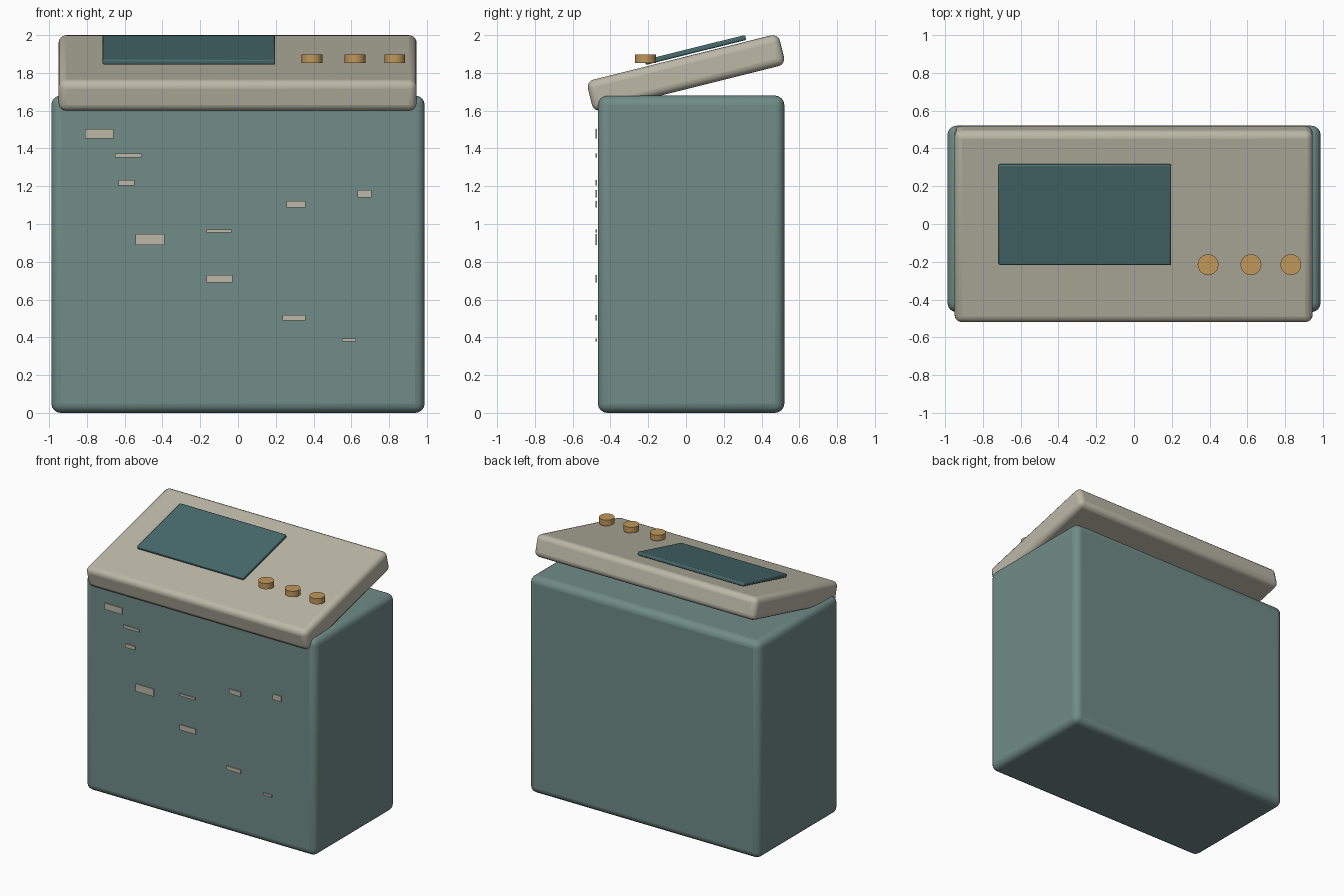
import bpy, bmesh, math
from mathutils import Matrix, Vector

if "Cube" in bpy.data.objects:
    bpy.data.objects.remove(bpy.data.objects["Cube"])


def material(name, rgb):
    # sRGB 0-255 to linear
    m = bpy.data.materials.new(name)
    lin = [((c / 255 + 0.055) / 1.055) ** 2.4 for c in rgb]
    m.diffuse_color = (*lin, 1)
    m.use_nodes = True
    m.node_tree.nodes["Principled BSDF"].inputs["Base Color"].default_value = m.diffuse_color
    return m


TEAL = material("body teal", (112, 140, 135))
CREAM = material("panel cream", (188, 184, 167))
SCREEN = material("screen dark teal", (72, 107, 109))
BRASS = material("knob brass", (193, 152, 90))


def finish(name, bm, mat, loc, tilt=0, bevel=0, segments=3):
    me = bpy.data.meshes.new(name)
    bm.to_mesh(me)
    bm.free()
    me.materials.append(mat)
    ob = bpy.data.objects.new(name, me)
    bpy.context.collection.objects.link(ob)
    ob.location = loc
    ob.rotation_euler.x = tilt
    if bevel:
        mod = ob.modifiers.new("rounded edges", 'BEVEL')
        mod.width = bevel
        mod.segments = segments
    bpy.ops.object.select_all(action='DESELECT')
    ob.select_set(True)
    bpy.context.view_layer.objects.active = ob
    bpy.ops.object.shade_smooth_by_angle(angle=math.radians(35))
    return ob


def box(name, size, loc, mat, **kw):
    bm = bmesh.new()
    bmesh.ops.create_cube(bm, size=1, matrix=Matrix.Diagonal((*size, 1)))
    return finish(name, bm, mat, Vector(loc), **kw)


def knob(name, x):
    bm = bmesh.new()
    bmesh.ops.create_cone(bm, cap_ends=True, segments=32,
                          radius1=0.055, radius2=0.055, depth=0.045)
    return finish(name, bm, BRASS, (x, -0.215, 1.876))


TILT = math.radians(14)

# Cabinet body
box("cabinet_body", (1.976, 0.987, 1.68), (0, 0.027, 0.84), TEAL, bevel=0.05, segments=4)

# Sloping control panel with its screen
box("control_panel", (1.896, 1.048, 0.168), (-0.002, 0, 1.8), CREAM,
    tilt=TILT, bevel=0.04, segments=4)
box("screen", (0.913, 0.548, 0.027), (-0.26, 0.05, 1.9215), SCREEN,
    tilt=TILT, bevel=0.008, segments=2)

# Row of upright knobs
for i, x in enumerate((0.392, 0.619, 0.83)):
    knob(f"knob_{i + 1}", x)

# Small scattered plates on the front: centre x, centre z, width, height
PLATES = [
    (-0.734, 1.477, 0.150, 0.050), (-0.581, 1.363, 0.138, 0.021),
    (-0.590, 1.219, 0.085, 0.029), (-0.466, 0.917, 0.153, 0.058),
    (-0.101, 0.963, 0.132, 0.018), (-0.098, 0.711, 0.138, 0.040),
    (0.307, 1.104, 0.100, 0.035), (0.669, 1.160, 0.074, 0.042),
    (0.296, 0.504, 0.121, 0.029), (0.588, 0.386, 0.074, 0.016),
]
for i, (x, z, w, h) in enumerate(PLATES):
    box(f"front_plate_{i + 1}", (w, 0.007, h), (x, -0.476, z), CREAM)
